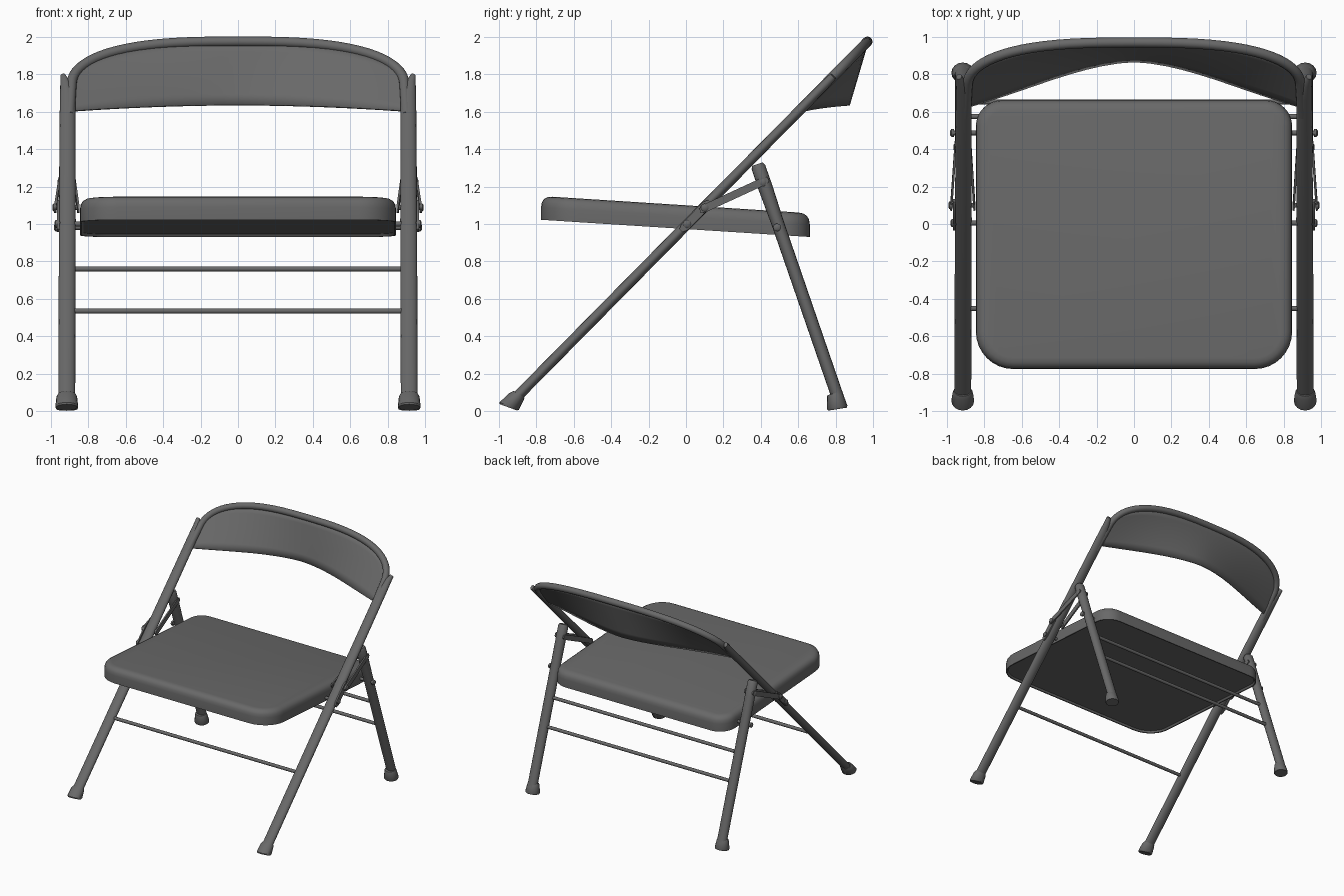
import bpy, bmesh, math
from mathutils import Vector as V

if "Cube" in bpy.data.objects:
    bpy.data.objects.remove(bpy.data.objects["Cube"])

X = V((1, 0, 0))
paint = bpy.data.materials.new("dark_grey_paint")
paint.diffuse_color = (0.14, 0.14, 0.14, 1)
paint.use_nodes = True
paint.node_tree.nodes["Principled BSDF"].inputs["Base Color"].default_value = paint.diffuse_color


def mesh(name, bm):
    bmesh.ops.recalc_face_normals(bm, faces=bm.faces[:])
    me = bpy.data.meshes.new(name)
    bm.to_mesh(me)
    bm.free()
    me.materials.append(paint)
    ob = bpy.data.objects.new(name, me)
    bpy.context.collection.objects.link(ob)
    return ob


def skin(name, rings):
    """Closed solid through a list of point rings."""
    bm = bmesh.new()
    rs = [[bm.verts.new(p) for p in r] for r in rings]
    n = len(rs[0])
    for a, b in zip(rs, rs[1:]):
        for i in range(n):
            j = (i + 1) % n
            bm.faces.new((a[i], a[j], b[j], b[i]))
    bm.faces.new(rs[0])
    bm.faces.new(rs[-1])
    return mesh(name, bm)


def ring(c, u, v, sides=16):
    k, off = (math.sqrt(2), math.pi / 4) if sides == 4 else (1, 0)
    return [V(c) + k * (V(u) * math.cos(off + 2 * math.pi * i / sides)
                        + V(v) * math.sin(off + 2 * math.pi * i / sides))
            for i in range(sides)]


def sweep(name, pts, radii, normal, sides=16):
    """Oval or boxed section along a path; radii are (in-plane, along normal)."""
    pts = [V(p) for p in pts]
    rings = []
    for i, p in enumerate(pts):
        t = (pts[min(i + 1, len(pts) - 1)] - pts[max(i - 1, 0)]).normalized()
        side = t.cross(normal).normalized()
        a, b = radii[i] if isinstance(radii, list) else radii
        rings.append(ring(p, side * a, side.cross(t) * b, sides))
    return skin(name, rings)


def frame_y(z):
    return -0.91 + (z - 0.07) * 0.987


def rear_y(z):
    return 0.385 + (1.31 - z) * 0.345


frame_n = X.cross(V((0, 0.987, 1))).normalized()
rear_n = X.cross(V((0, -0.345, 1))).normalized()

# Seat pan: rounded outline, rolled top edge, shallow recess underneath
def seat_ring(inset, drop):
    out = []
    for k, (sx, y, sy, r) in enumerate([(1, 0.662, 1, 0.14), (-1, 0.662, 1, 0.14),
                                        (-1, -0.775, -1, 0.2), (1, -0.775, -1, 0.2)]):
        for i in range(9):
            a = math.pi / 2 * (k + i / 8)
            px = sx * (0.845 - r) + (r - inset) * math.cos(a)
            py = y - sy * r + (r - inset) * math.sin(a)
            out.append(V((px, py, 1.1 - 0.064 * py - drop)))
    return out


skin("seat", [seat_ring(*p) for p in [
    (0.06, 0), (0.035, 0.004), (0.015, 0.016), (0.004, 0.035), (0, 0.06),
    (0, 0.127), (0.01, 0.127), (0.02, 0.112)]])

# Back rim: flattened arch joining both front tubes
rim = [(0.9, frame_y(1.58), 1.58)]
for i in range(37):
    a = math.pi / 2 * (1 - i / 18)
    s, c = math.sin(a), max(math.cos(a), 0)
    z = 1.74 + 0.235 * c ** 0.909
    rim.append((math.copysign(0.89 * abs(s) ** 0.714, s), frame_y(z), z))
rim.append((-0.9, frame_y(1.58), 1.58))
sweep("back_rim", rim, (0.027, 0.027), frame_n)

# Backrest panel: bowed sheet from the rim down to a curved lower edge
bm = bmesh.new()
cols = []
for i in range(33):
    x = 0.875 * math.sin(math.pi / 2 * (i / 16 - 1))
    t = abs(x) / 0.875
    zt = 1.74 + 0.235 * (1 - abs(x / 0.89) ** 2.8) ** 0.4545
    top = V((x, frame_y(zt), zt))
    bow = 0.3 * (1 + math.cos(math.pi * t)) / 2 + 0.7 * (1 - t ** 1.5)
    low = V((x, 0.63 + 0.24 * bow, 1.635 - 0.03 * t * t))
    cols.append([bm.verts.new(low.lerp(top, j / 6)) for j in range(7)])
for a, b in zip(cols, cols[1:]):
    for j in range(6):
        bm.faces.new((a[j], b[j], b[j + 1], a[j + 1]))
panel = mesh("backrest_panel", bm)
mod = panel.modifiers.new("thickness", "SOLIDIFY")
mod.thickness = 0.012
mod.offset = 0

for s, tag in ((1, "right"), (-1, "left")):
    # Front tube, pinched where the rim leaves it
    sweep("front_leg_" + tag,
          [(s * x, frame_y(z), z) for x, z in
           [(0.915, 0.06), (0.912, 1.0), (0.91, 1.68), (0.922, 1.75), (0.935, 1.79)]],
          [(0.045, 0.028), (0.045, 0.028), (0.042, 0.026), (0.028, 0.024), (0.015, 0.02)], frame_n)
    # Rear leg with softened cap
    zs = [0.05, 1.0, 1.2, 1.305, 1.32]
    sweep("rear_leg_" + tag, [(s * 0.915, rear_y(z), z) for z in zs],
          [(0.042, 0.033), (0.042, 0.034), (0.042, 0.039), (0.042, 0.038), (0.033, 0.03)], rear_n)
    # Rubber feet
    fx = s * 0.915
    skin("front_foot_" + tag, [
        ring((fx, -0.95, 0.02), X * 0.056, (0, 0.047, -0.017)),
        ring((fx, -0.945, 0.027), X * 0.061, (0, 0.052, -0.02)),
        ring((fx, -0.905, 0.078), X * 0.055, (0, 0.037, -0.02)),
        ring((fx, -0.892, 0.09), X * 0.048, (0, 0.029, -0.018))])
    skin("rear_foot_" + tag, [
        ring((fx, 0.81, 0.01), X * 0.056, (0, 0.05, 0.008)),
        ring((fx, 0.808, 0.02), X * 0.061, (0, 0.055, 0.009)),
        ring((fx, 0.797, 0.082), X * 0.05, (0, 0.043, 0.01)),
        ring((fx, 0.793, 0.095), X * 0.045, (0, 0.037, 0.01))])
    # Folding links on both sides of the tubes
    for where, x0, x1 in (("outer", 0.978, 0.952), ("inner", 0.852, 0.876)):
        a, b = V((s * x0, 0.075, 1.072)), V((s * x1, 0.44, 1.24))
        sweep(f"{where}_link_{tag}", [a.lerp(b, t) for t in (0, 0.04, 0.96, 1)],
              [(0.01, 0.006), (0.021, 0.006), (0.021, 0.006), (0.01, 0.006)], X, 4)
    # Pivot bracket along the front tube
    sweep("pivot_bracket_" + tag,
          [(s * 0.96, frame_y(z), z) for z in (0.965, 0.985, 1.1, 1.12)],
          [(0.012, 0.006), (0.024, 0.006), (0.024, 0.006), (0.012, 0.006)], X, 4)
    # Pivot pins with heads
    for i, (y, z, x0, x1) in enumerate([(0.005, 1.0, 0.82, 0.98), (0.1, 1.088, 0.85, 0.992),
                                        (0.41, 1.222, 0.87, 0.964), (0.487, 0.982, 0.82, 0.982)]):
        prof = [(x0, 0.013), (x1 - 0.02, 0.013), (x1 - 0.02, 0.021), (x1 - 0.006, 0.021), (x1, 0.013)]
        skin(f"pivot_pin_{i + 1}_{tag}",
             [ring((s * x, y, z), (0, r, 0), (0, 0, r), 12) for x, r in prof])

# Cross bars between the legs
for name, y, z in (("front_cross_bar", frame_y(0.535), 0.535),
                   ("rear_upper_bar", rear_y(0.76), 0.76),
                   ("rear_lower_bar", rear_y(0.535), 0.535)):
    skin(name, [ring((x, y, z), (0, 0.014, 0), (0, 0, 0.014), 12) for x in (-0.9, 0.9)])

bpy.ops.object.select_all(action='SELECT')
bpy.context.view_layer.objects.active = panel
bpy.ops.object.shade_smooth_by_angle(angle=math.radians(40))
